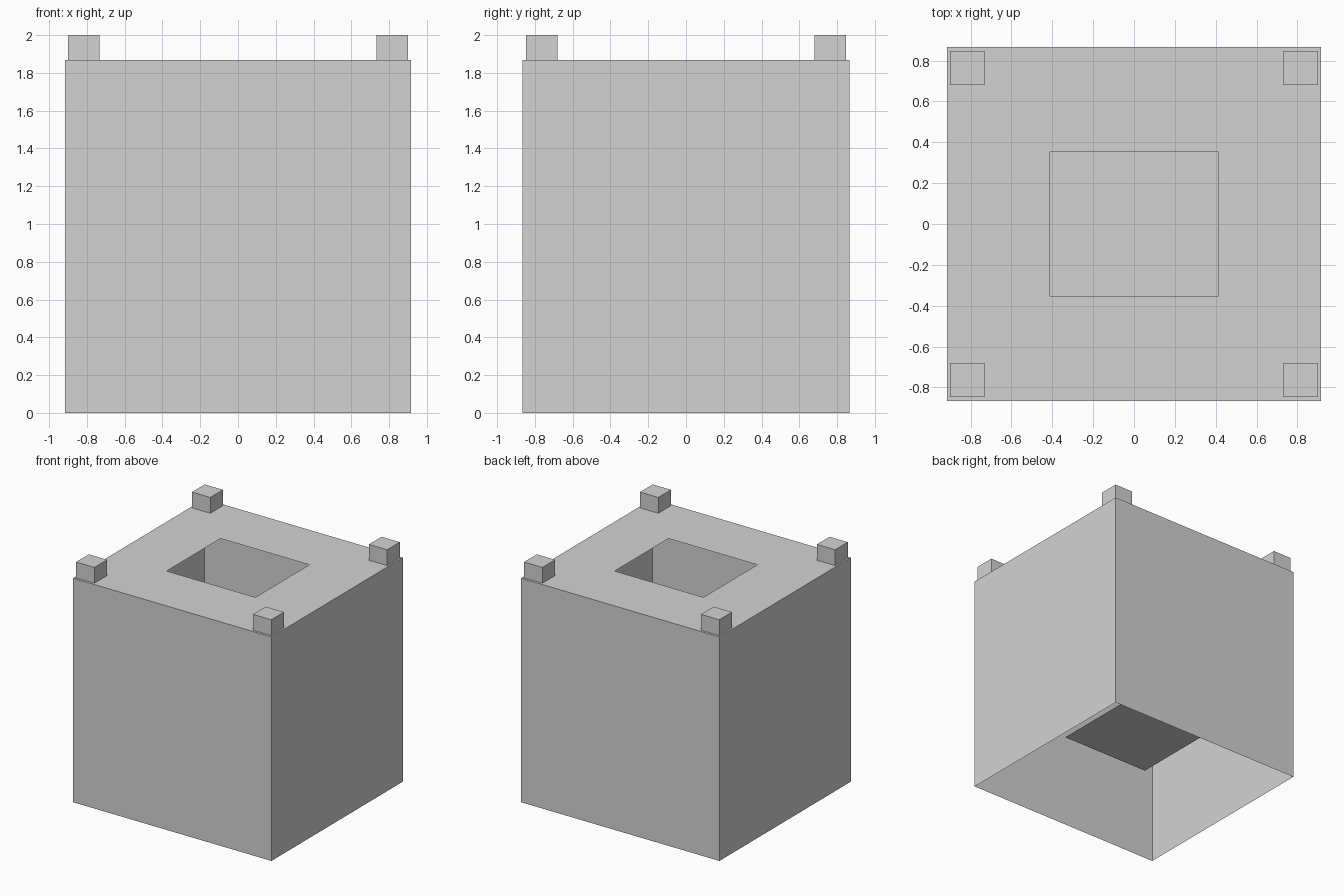
import bpy, bmesh
from mathutils import Vector

if "Cube" in bpy.data.objects:
    bpy.data.objects.remove(bpy.data.objects["Cube"])

grey = bpy.data.materials.new("light_grey")
grey.diffuse_color = (0.65, 0.65, 0.65, 1)
grey.use_nodes = True
grey.node_tree.nodes["Principled BSDF"].inputs["Base Color"].default_value = grey.diffuse_color

HALF_X, HALF_Y, TOP = 0.915, 0.866, 1.868   # shell half sizes and height
HOLE_X, HOLE_Y = 0.41, 0.355                # opening half sizes


def finish(bm, name):
    mesh = bpy.data.meshes.new(name)
    bm.to_mesh(mesh)
    bm.free()
    mesh.materials.append(grey)
    obj = bpy.data.objects.new(name, mesh)
    bpy.context.collection.objects.link(obj)
    return obj


def box(x0, x1, y0, y1, z0, z1):
    bm = bmesh.new()
    bmesh.ops.create_cube(bm, size=1)
    bmesh.ops.scale(bm, vec=(x1 - x0, y1 - y0, z1 - z0), verts=bm.verts)
    centre = Vector((x0 + x1, y0 + y1, z0 + z1)) / 2
    bmesh.ops.translate(bm, vec=centre, verts=bm.verts)
    return bm


# Thin open-bottomed shell with a rectangular opening in its top
bm = box(-HALF_X, HALF_X, -HALF_Y, HALF_Y, 0, TOP)
bm.normal_update()
bottom = [f for f in bm.faces if f.normal.z < -0.5]
bmesh.ops.delete(bm, geom=bottom, context='FACES_ONLY')
top = next(f for f in bm.faces if f.normal.z > 0.5)
bmesh.ops.inset_region(bm, faces=[top], thickness=0.5)
for v in top.verts:
    v.co.x = HOLE_X if v.co.x > 0 else -HOLE_X
    v.co.y = HOLE_Y if v.co.y > 0 else -HOLE_Y
bmesh.ops.delete(bm, geom=[top], context='FACES_ONLY')
finish(bm, "shell")

# Thin plate hanging inside, below the opening
bm = bmesh.new()
bmesh.ops.create_grid(bm, x_segments=1, y_segments=1, size=1)
bmesh.ops.scale(bm, vec=(HOLE_X, HOLE_Y, 1), verts=bm.verts)
bmesh.ops.translate(bm, vec=(0, 0, 0.41), verts=bm.verts)
finish(bm, "inner_plate")

# Corner blocks on the top
for sx, side in ((-1, "left"), (1, "right")):
    for sy, end in ((-1, "front"), (1, "back")):
        xs = sorted((sx * 0.732, sx * 0.90))
        ys = sorted((sy * 0.68, sy * 0.847))
        finish(box(*xs, *ys, TOP, 2.0), f"corner_block_{end}_{side}")
